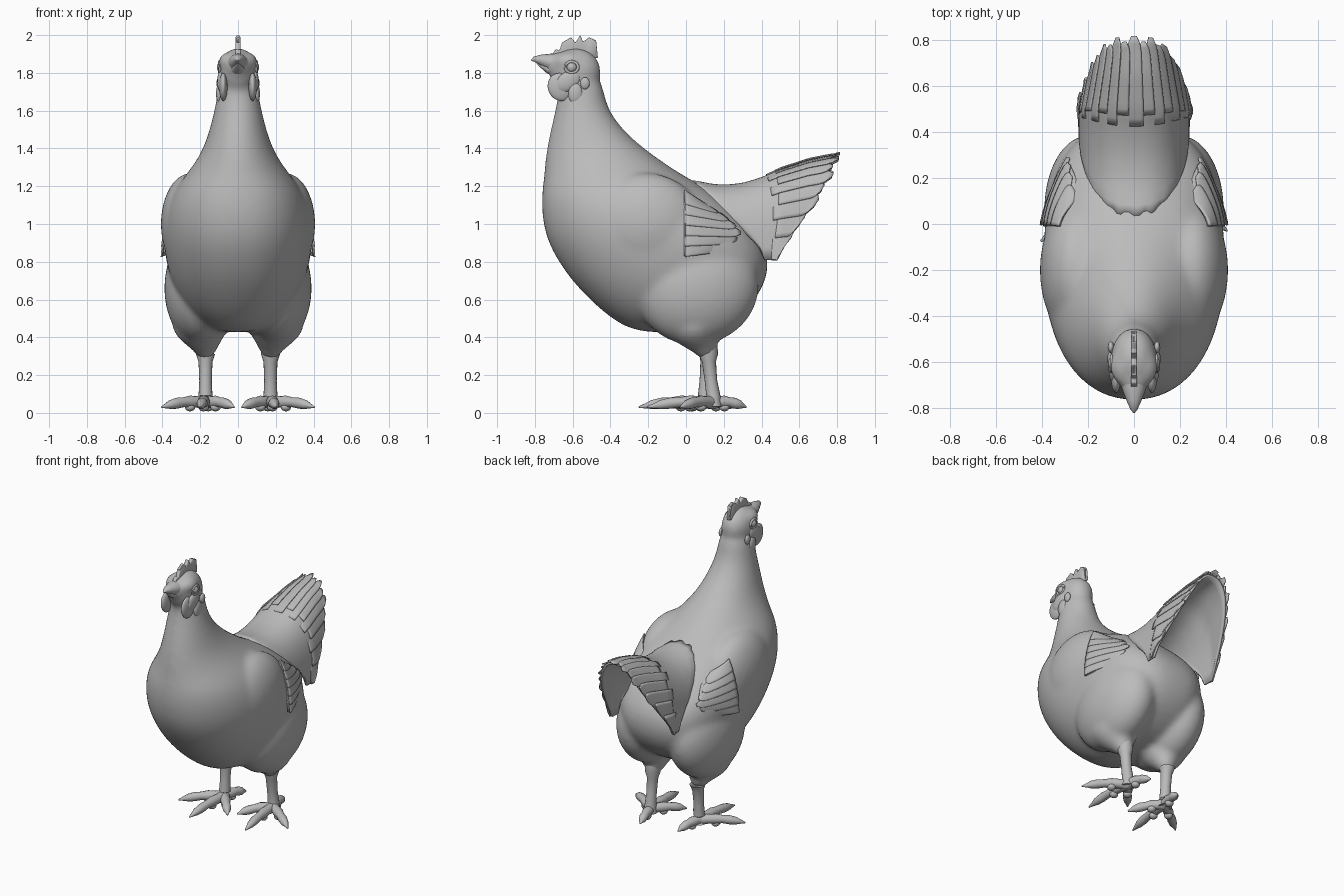
import bpy, bmesh
from math import sin, cos, pi, copysign
from mathutils import Vector, Matrix

cube = bpy.data.objects.get("Cube")
if cube:
    bpy.data.objects.remove(cube, do_unlink=True)

grey = bpy.data.materials.new("plain_grey")
grey.use_nodes = True
grey.diffuse_color = (0.5, 0.5, 0.5, 1)
grey.node_tree.nodes["Principled BSDF"].inputs["Base Color"].default_value = (0.5, 0.5, 0.5, 1)


def finish(name, bm, mirror=False, thickness=0):
    """Turn a bmesh into a smooth grey object."""
    bmesh.ops.recalc_face_normals(bm, faces=bm.faces)
    mesh = bpy.data.meshes.new(name)
    bm.to_mesh(mesh)
    bm.free()
    mesh.materials.append(grey)
    obj = bpy.data.objects.new(name, mesh)
    bpy.context.collection.objects.link(obj)
    bpy.ops.object.select_all(action='DESELECT')
    obj.select_set(True)
    bpy.context.view_layer.objects.active = obj
    bpy.ops.object.shade_smooth_by_angle(angle=0.9)
    if thickness:
        mod = obj.modifiers.new("thickness", 'SOLIDIFY')
        mod.thickness = thickness
        mod.offset = 0
    if mirror:
        obj.modifiers.new("mirror", 'MIRROR').use_mirror_merge = False
    return obj


def grid(bm, fn, nu, nv, closed=False):
    """Surface from fn(i, j); a closed grid wraps in j and is capped."""
    rows = [[bm.verts.new(fn(i, j)) for j in range(nv)] for i in range(nu)]
    for a, b in zip(rows, rows[1:]):
        for j in range(nv if closed else nv - 1):
            k = (j + 1) % nv
            bm.faces.new((a[j], a[k], b[k], b[j]))
    if closed:
        bm.faces.new(rows[0])
        bm.faces.new(rows[-1])


def ball(bm, centre, radii, tilt=0):
    m = (Matrix.Translation(centre) @ Matrix.Rotation(tilt, 4, 'X')
         @ Matrix.Diagonal((*radii, 1)))
    bmesh.ops.create_uvsphere(bm, u_segments=32, v_segments=20, radius=1, matrix=m)


def tube(bm, points, radii, sides=12, squash=1):
    pts = [Vector(p) for p in points]

    def ring(i, j):
        d = pts[min(i + 1, len(pts) - 1)] - pts[max(i - 1, 0)]
        a = 2 * pi * j / sides
        offset = Vector((cos(a), sin(a) * squash, 0)) * radii[i]
        return pts[i] + d.to_track_quat('Z', 'Y') @ offset
    grid(bm, ring, len(pts), sides, True)


def lerp(a, b, t):
    return a + (b - a) * t


def along(table, t):
    """Linear interpolation through (key, value) pairs."""
    for (a, p), (b, q) in zip(table, table[1:]):
        if t <= b:
            return lerp(p, q, max(0, (t - a) / (b - a)))
    return table[-1][1]


def power(v, e):
    return copysign(abs(v) ** e, v)


# Body and neck: stacked rings of height, front, back, half width
rings = [(.425, -.2, -.02, .07), (.45, -.32, .16, .16), (.52, -.42, .28, .25),
         (.6, -.51, .37, .31), (.7, -.605, .425, .355), (.8, -.675, .44, .38),
         (.9, -.73, .415, .395), (1.0, -.757, .34, .393), (1.1, -.766, .235, .372),
         (1.18, -.761, .13, .335), (1.25, -.752, -.005, .285), (1.32, -.747, -.11, .23),
         (1.4, -.737, -.225, .183), (1.5, -.717, -.335, .15), (1.6, -.692, -.41, .125),
         (1.7, -.675, -.435, .107), (1.78, -.68, -.45, .1)]
bm = bmesh.new()


def body_ring(i, j):
    z, front, back, half = rings[i]
    a = 2 * pi * j / 48
    e = 1 if z > 1.22 else .92 if sin(a) < 0 else .75 if z < 1.05 else .87
    return Vector((half * power(cos(a), e), (front + back) / 2
                   + (back - front) / 2 * power(sin(a), e), z))


grid(bm, body_ring, len(rings), 48, True)
ball(bm, (0, -.585, 1.805), (.102, .137, .128))
ball(bm, (0, -.675, 1.84), (.066, .075, .07))
for side in (-1, 1):
    ball(bm, (side * .05, -.62, 1.86), (.055, .08, .05))
    ball(bm, (side * .25, -.2, 1.0), (.16, .30, .27), -.25)
    ball(bm, (side * .2, .06, .66), (.192, .33, .30), .25)
    tube(bm, [(side * .2, .04, .52), (side * .19, .065, .42), (side * .172, .105, .35),
              (side * .172, .12, .28)], [.19, .14, .068, .042], 20)
body = finish("body", bm)
body.modifiers.new("round", 'SUBSURF').levels = 1
body.modifiers["round"].render_levels = 1
remesh = body.modifiers.new("blend", 'REMESH')
remesh.mode = 'VOXEL'
remesh.voxel_size = 0.014
remesh.use_smooth_shade = True
smooth = body.modifiers.new("soften", 'SMOOTH')
smooth.factor = 0.5
smooth.iterations = 22

# Tail: an arched cover open behind, with s across and u from front to tips
back_line = [(0, 1.245), (.1, 1.21), (.2, 1.2), (.3, 1.21), (.4, 1.24),
             (.5, 1.285), (.65, 1.33), (.82, 1.36)]


def tail_point(s, u, lift=0):
    s = max(-1, min(1, s))
    y = lerp(.035 + .385 * s * s, .815 - .03 * s * s - .30 * abs(s) ** 3, u)
    half = .235 if y < .5 else lerp(.235, .16, (y - .5) / .3)
    a = s * pi / 2
    z = lerp(.81, along(back_line, y), max(0, cos(a)) ** .7)
    out = Vector((sin(a), 0, cos(a))) * lift
    return Vector((half * power(sin(a), .85), y, z)) + out


bm = bmesh.new()
grid(bm, lambda i, j: tail_point(j / 24 - 1, i / 16 * .95 + (.02 * (j % 4 > 1) if i == 0 else 0),
                                 -.008 if i == 0 else 0), 17, 49)
finish("tail_cover", bm, thickness=.014)


def feather(bm, surface, mid, half, start, end, lift):
    """Round-tipped strip lying on a surface, one edge lifted over its neighbour."""
    def point(i, j):
        t, v = i / 12, j / 3 - 1
        w = half * max(.12, 1 - max(0, (t - .75) / .25) ** 3) ** .5
        return surface(mid + v * w, lerp(start, end, t), lift * (.75 + .7 * v + 1.1 * t))
    grid(bm, point, 13, 7)


bm = bmesh.new()
for k in range(-8, 9):
    s = k / 8.4
    feather(bm, tail_point, s, .08, .5 + .06 * (k % 2), 1.0 - .03 * (k % 2), .008)
finish("tail_feathers", bm, thickness=.007)


# Wing ends: overlapping feathers fanned along each flank
def wing_point(s, u, lift=0):
    y = lerp(-.01, .29 - .4 * (s - .6) ** 2, u)
    z = lerp(lerp(1.17, .83, s), lerp(1.08, .86, s), u)
    x = .4 - .11 * max(0, u) ** 1.5 - .07 * max(0, 1 - s) ** 2
    return Vector((x + lift, y, z))


bm = bmesh.new()
grid(bm, lambda i, j: wing_point(j / 10, i / 8 * .9, -.008), 9, 11)
for k in range(6):
    feather(bm, wing_point, .08 + k * .165, .11, .02, 1 - .05 * abs(k - 3), .004)
finish("wing_feathers", bm, True, .008)

# Legs, toes and claws, with one foot set a little ahead
bm = bmesh.new()
for side, step in ((1, 0), (-1, -.045)):
    tube(bm, [(side * .172, .115, .37), (side * .172, .12, .31), (side * .172, .122 + step * .2, .27),
              (side * .172, .132 + step * .6, .17), (side * .172, .145 + step, .09),
              (side * .172, .145 + step, .035)], [.05, .05, .037, .033, .037, .045], 16)
    ankle = Vector((side * .172, .14 + step, .055))
    for x, y in ((.2, -.205), (.405, -.03), (.02, -.04), (.13, .32)):
        tip = Vector((side * x, y + step, .03))
        radii = [.036, .030, .033, .026, .029, .024, .016, .004]
        steps = [0, .2, .35, .5, .65, .8, .87, 1]
        pts = [ankle.lerp(tip, t) + Vector((0, 0, .014 * sin(pi * t))) for t in steps]
        tube(bm, pts, radii, 12)
        ball(bm, ankle.lerp(tip, .35) - Vector((0, 0, .016)), (.027, .027, .022))
finish("legs_and_feet", bm)

# Beak
bm = bmesh.new()
tube(bm, [(0, -.67, 1.85), (0, -.72, 1.858), (0, -.77, 1.869), (0, -.805, 1.873),
          (0, -.82, 1.866)], [.06, .05, .031, .015, .003], 16, .9)
tube(bm, [(0, -.67, 1.805), (0, -.73, 1.822), (0, -.785, 1.848)], [.05, .034, .008], 16, .7)
finish("beak", bm)

# Comb: a thin serrated crest
bm = bmesh.new()
crest = [(-.71, 1.895), (-.69, 1.925), (-.67, 1.92), (-.655, 1.965), (-.635, 1.945),
         (-.61, 1.99), (-.585, 1.96), (-.56, 2.0), (-.545, 1.965), (-.51, 1.99),
         (-.51, 1.955), (-.475, 1.975), (-.48, 1.92), (-.465, 1.88), (-.52, 1.87), (-.66, 1.87)]
bm.faces.new([bm.verts.new((0, y, z)) for y, z in crest])
bmesh.ops.triangulate(bm, faces=bm.faces)
comb = finish("comb", bm, thickness=.026)
bevel = comb.modifiers.new("round", 'BEVEL')
bevel.width = .006
bevel.segments = 2

# Wattles, ear lobes and eyes
bm = bmesh.new()
ball(bm, (.078, -.665, 1.725), (.022, .066, .075), .4)
ball(bm, (.098, -.585, 1.69), (.018, .038, .055))
ball(bm, (.09, -.625, 1.755), (.02, .07, .05), .6)
ball(bm, (.1, -.535, 1.745), (.014, .025, .032))
finish("wattles", bm, True)
bm = bmesh.new()
ball(bm, (.092, -.605, 1.83), (.02, .026, .026))
finish("eyes", bm, True)
bm = bmesh.new()
ring_pts = [(.097, -.605 + .034 * cos(k * pi / 8), 1.83 + .03 * sin(k * pi / 8)) for k in range(17)]
tube(bm, ring_pts, [.008] * 17, 8)
finish("eyelids", bm, True)
